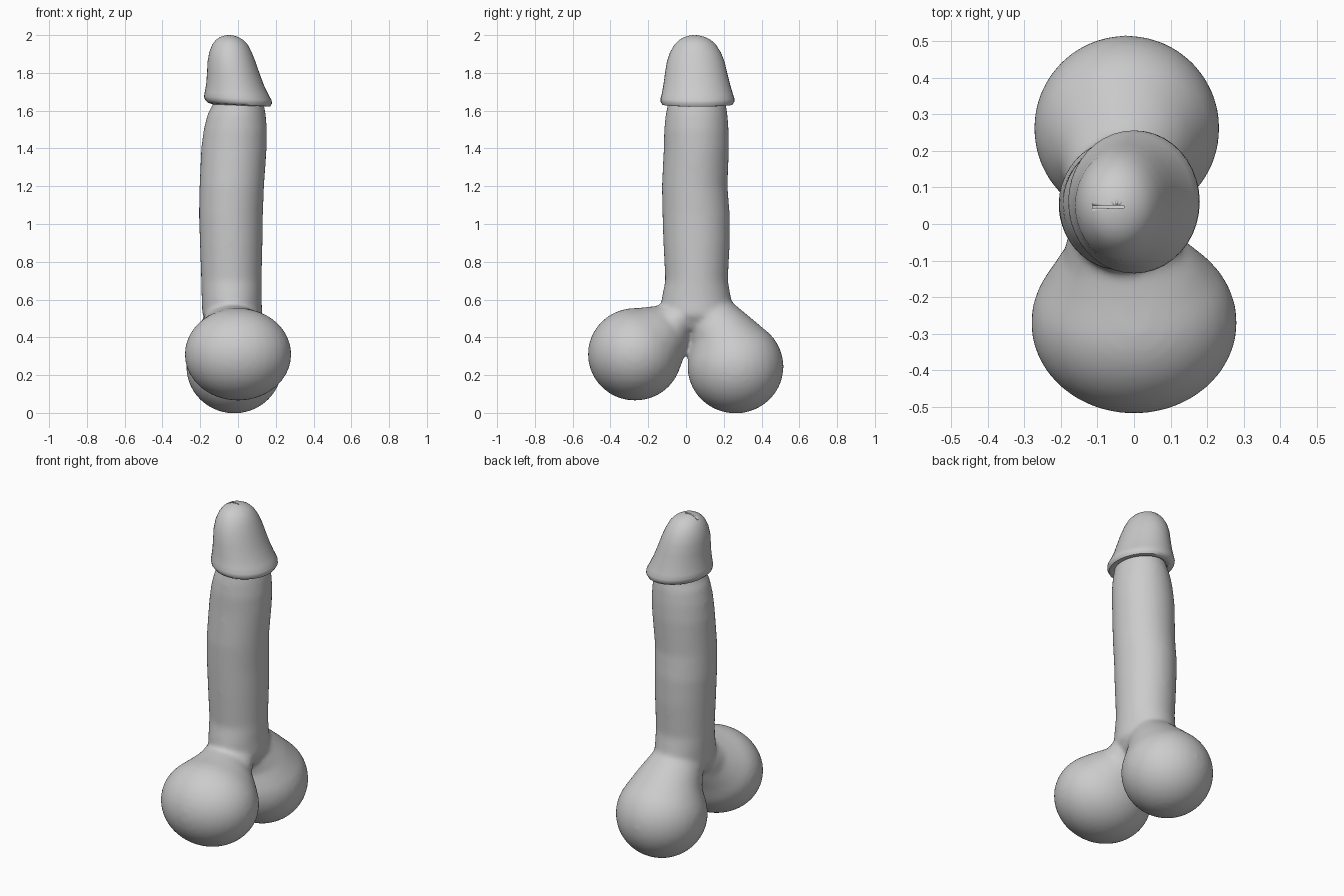
import bpy, bmesh, math
from mathutils import Vector, Matrix

grey = bpy.data.materials.new("plain grey")
grey.diffuse_color = (0.6, 0.6, 0.6, 1)


def loft(bm, rings, n=40):
    """Skin a stack of ellipses given as (z, x min, x max, y min, y max, tilt)."""
    loops = []
    for z, x0, x1, y0, y1, tilt in rings:
        cx, cy, rx, ry = (x0 + x1) / 2, (y0 + y1) / 2, (x1 - x0) / 2, (y1 - y0) / 2
        loop = []
        for i in range(n):
            a = 2 * math.pi * i / n
            c = math.cos(a)
            loop.append(bm.verts.new((cx + rx * c, cy + ry * math.sin(a), z + tilt * c)))
        loops.append(loop)
    for low, high in zip(loops, loops[1:]):
        for i in range(n):
            j = (i + 1) % n
            bm.faces.new((low[i], low[j], high[j], high[i]))
    bm.faces.new(loops[0][::-1])
    bm.faces.new(loops[-1])


def lobe(bm, stations, steps=6):
    """Chain of ellipsoids blended along stations of (centre, radii)."""
    for (c0, r0), (c1, r1) in zip(stations, stations[1:]):
        for s in range(steps + 1):
            t = s / steps
            c = Vector(c0).lerp(Vector(c1), t)
            r = Vector(r0).lerp(Vector(r1), t)
            bmesh.ops.create_uvsphere(
                bm, u_segments=32, v_segments=20, radius=1,
                matrix=Matrix.Translation(c) @ Matrix.Diagonal((*r, 1)))


def make(name, bm):
    mesh = bpy.data.meshes.new(name)
    bm.to_mesh(mesh)
    bm.free()
    ob = bpy.data.objects.new(name, mesh)
    bpy.context.collection.objects.link(ob)
    mesh.materials.append(grey)
    for p in mesh.polygons:
        p.use_smooth = True
    return ob


# Column and the two base lobes, fused into one soft body
bm = bmesh.new()
loft(bm, [
    (0.45, -0.15, 0.09, -0.07, 0.18, 0),
    (0.52, -0.19, 0.13, -0.13, 0.24, 0),
    (0.60, -0.192, 0.125, -0.13, 0.24, 0),
    (0.70, -0.195, 0.125, -0.11, 0.222, 0),
    (0.90, -0.202, 0.13, -0.12, 0.232, 0),
    (1.05, -0.207, 0.132, -0.125, 0.232, 0),
    (1.20, -0.204, 0.138, -0.128, 0.22, 0),
    (1.40, -0.195, 0.152, -0.118, 0.228, 0),
    (1.50, -0.182, 0.154, -0.116, 0.226, 0),
    (1.58, -0.162, 0.147, -0.108, 0.220, 0),
    (1.63, -0.135, 0.138, -0.097, 0.212, 0),
    (1.70, -0.12, 0.125, -0.085, 0.20, 0),
])
lobe(bm, [  # front lobe
    ((-0.03, -0.05, 0.48), (0.155, 0.10, 0.11)),
    ((-0.03, -0.12, 0.42), (0.17, 0.15, 0.15)),
    ((-0.01, -0.20, 0.36), (0.235, 0.20, 0.20)),
    ((0.0, -0.27, 0.31), (0.283, 0.25, 0.245)),
])
lobe(bm, [  # back lobe
    ((-0.03, 0.13, 0.50), (0.155, 0.11, 0.11)),
    ((-0.03, 0.15, 0.47), (0.16, 0.15, 0.15)),
    ((-0.02, 0.215, 0.37), (0.20, 0.185, 0.185)),
    ((-0.02, 0.262, 0.245), (0.255, 0.255, 0.248)),
])
body = make("column_and_base", bm)
remesh = body.modifiers.new("fuse", 'REMESH')
remesh.mode = 'VOXEL'
remesh.voxel_size = 0.012
remesh.use_smooth_shade = True
soften = body.modifiers.new("soften", 'SMOOTH')
soften.factor = 0.5
soften.iterations = 16

# Flared cap with a rolled rim and a leaning dome
bm = bmesh.new()
loft(bm, [
    (1.645, -0.11, 0.12, -0.08, 0.20, -0.005),
    (1.628, -0.135, 0.145, -0.10, 0.222, -0.006),
    (1.632, -0.160, 0.170, -0.125, 0.246, -0.01),
    (1.648, -0.175, 0.180, -0.135, 0.256, -0.01),
    (1.665, -0.180, 0.178, -0.135, 0.256, -0.01),
    (1.69, -0.176, 0.163, -0.128, 0.248, -0.008),
    (1.74, -0.168, 0.137, -0.119, 0.233, -0.004),
    (1.80, -0.164, 0.113, -0.111, 0.218, 0),
    (1.86, -0.161, 0.092, -0.101, 0.204, 0),
    (1.91, -0.152, 0.072, -0.084, 0.184, 0),
    (1.95, -0.136, 0.051, -0.061, 0.158, 0),
    (1.975, -0.117, 0.027, -0.036, 0.131, 0),
    (1.99, -0.095, 0.001, -0.008, 0.101, 0),
    (1.998, -0.070, -0.025, 0.022, 0.070, 0),
    (2.0, -0.052, -0.042, 0.040, 0.050, 0),
])
cap = make("cap", bm)

# Narrow slot across the top of the cap
bm = bmesh.new()
bmesh.ops.create_cube(bm, size=1, matrix=Matrix.Translation((-0.07, 0.047, 2.0))
                      @ Matrix.Diagonal((0.085, 0.007, 0.06, 1)))
cutter = make("slot_cutter", bm)
cutter.hide_render = True
cutter.display_type = 'WIRE'
slot = cap.modifiers.new("slot", 'BOOLEAN')
slot.operation = 'DIFFERENCE'
slot.object = cutter
bpy.context.view_layer.objects.active = cap
cap.select_set(True)
bpy.ops.object.shade_smooth_by_angle(angle=math.radians(50))
